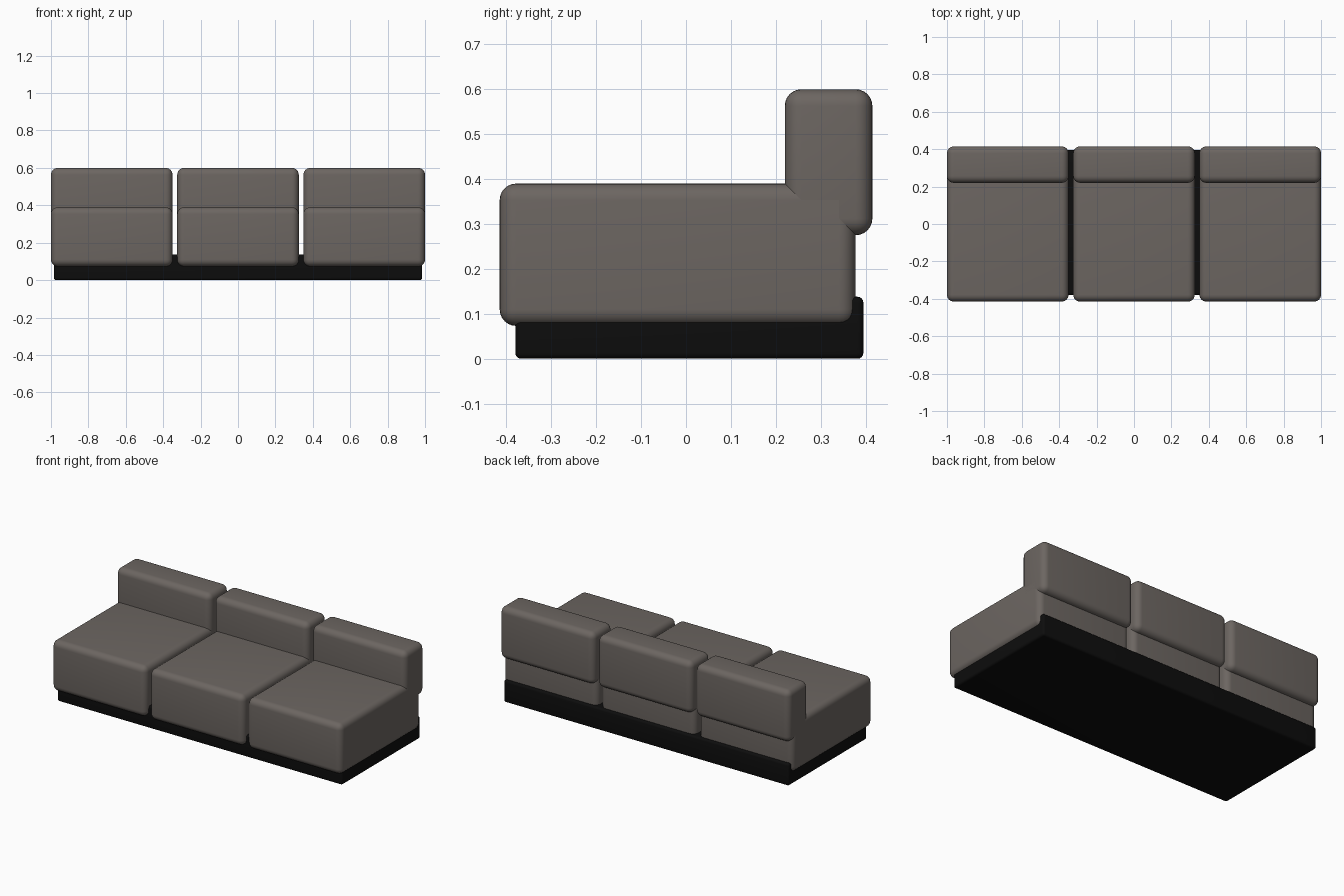
import bpy
import math
from mathutils import Vector

cube = bpy.data.objects.get("Cube")
if cube:
    bpy.data.objects.remove(cube, do_unlink=True)


def make_material(name, colour):
    mat = bpy.data.materials.new(name)
    mat.use_nodes = True
    mat.diffuse_color = colour
    mat.node_tree.nodes["Principled BSDF"].inputs["Base Color"].default_value = colour
    return mat


fabric = make_material("warm grey fabric", (0.15, 0.132, 0.12, 1))
black = make_material("black plinth", (0.004, 0.004, 0.004, 1))


def rounded_box(name, low, high, radius, segments, mat):
    """Box between two corners with rounded edges."""
    low, high = Vector(low), Vector(high)
    bpy.ops.mesh.primitive_cube_add(size=1, location=(low + high) / 2)
    obj = bpy.context.object
    obj.name = obj.data.name = name
    obj.scale = high - low
    bpy.ops.object.transform_apply(location=False, rotation=False, scale=True)
    bevel = obj.modifiers.new("rounded edges", "BEVEL")
    bevel.width = radius
    bevel.segments = segments
    bpy.ops.object.modifier_apply(modifier=bevel.name)
    obj.data.materials.append(mat)
    bpy.ops.object.shade_smooth_by_angle(angle=math.radians(40))
    return obj


# Plinth that the seats sink into
rounded_box("base", (-0.985, -0.38, 0), (0.985, 0.395, 0.138), 0.013, 4, black)

# Three matching modules, each a seat block and a back cushion
half = 0.325
for side, x in (("right", -0.675), ("middle", 0), ("left", 0.675)):
    rounded_box(side + "_seat", (x - half, -0.415, 0.073), (x + half, 0.378, 0.39),
                0.037, 6, fabric)
    rounded_box(side + "_back_cushion", (x - half, 0.22, 0.275), (x + half, 0.415, 0.6),
                0.037, 6, fabric)
